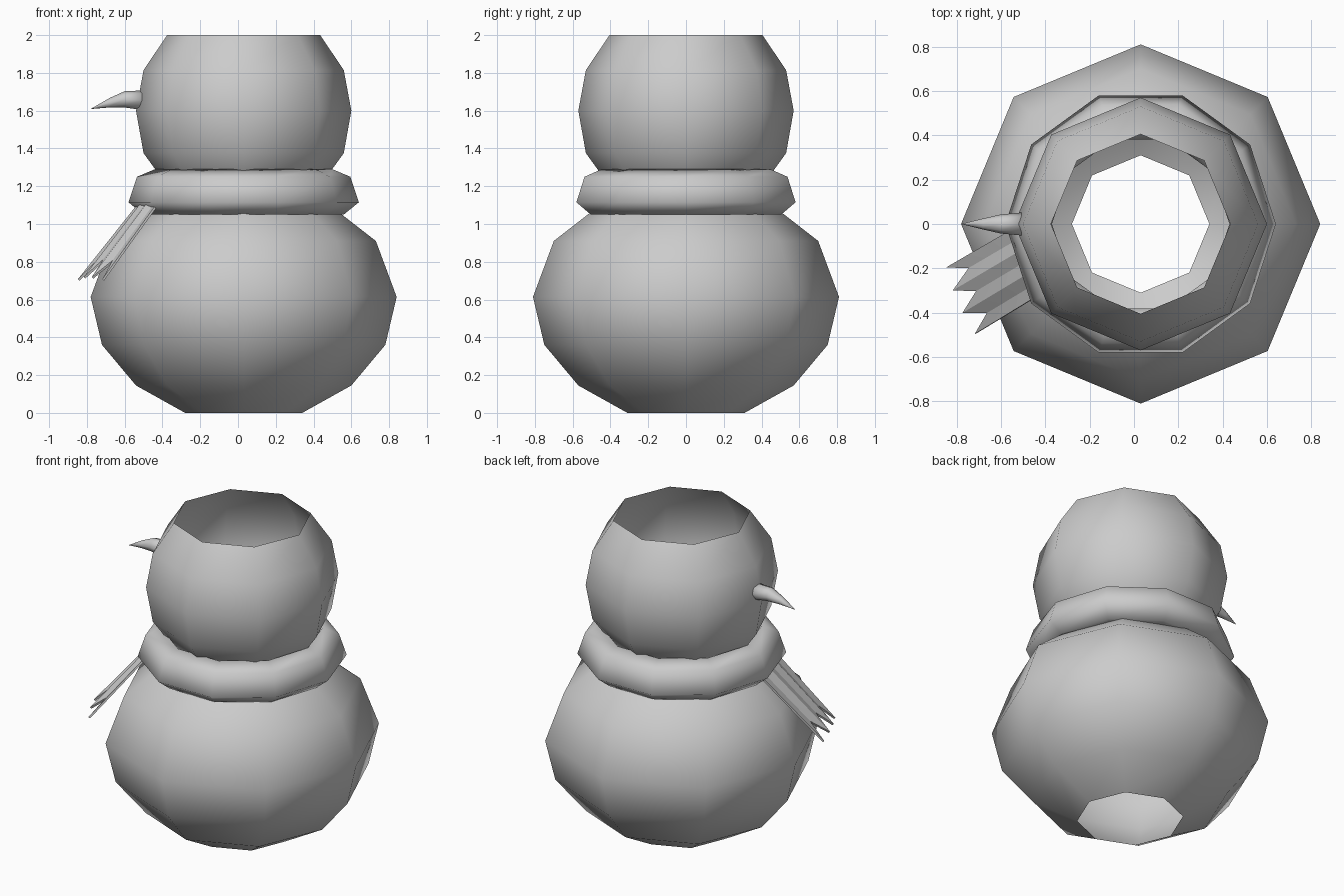
import bpy, bmesh
from math import cos, sin, pi
from mathutils import Vector

cube = bpy.data.objects.get("Cube")
if cube:
    bpy.data.objects.remove(cube, do_unlink=True)

grey = bpy.data.materials.new("plain_grey")
grey.use_nodes = True
grey.diffuse_color = (0.6, 0.6, 0.6, 1)
grey.node_tree.nodes["Principled BSDF"].inputs["Base Color"].default_value = (0.6, 0.6, 0.6, 1)

CX = 0.03  # axis of the round parts


def loft(name, rings, closed_path=False, cap_ends=False, smooth=True):
    """Skin a list of equally long point rings."""
    bm = bmesh.new()
    loops = [[bm.verts.new(p) for p in ring] for ring in rings]
    pairs = list(zip(loops, loops[1:]))
    if closed_path:
        pairs.append((loops[-1], loops[0]))
    for a, b in pairs:
        n = len(a)
        for i in range(n):
            j = (i + 1) % n
            bm.faces.new((a[i], a[j], b[j], b[i]))
    if cap_ends:
        bm.faces.new(loops[0])
        bm.faces.new(loops[-1])
    bmesh.ops.remove_doubles(bm, verts=bm.verts, dist=0.0005)
    bmesh.ops.recalc_face_normals(bm, faces=bm.faces)
    return finish(name, bm, smooth)


def finish(name, bm, smooth):
    mesh = bpy.data.meshes.new(name)
    bm.to_mesh(mesh)
    bm.free()
    for poly in mesh.polygons:
        poly.use_smooth = smooth
    mesh.materials.append(grey)
    obj = bpy.data.objects.new(name, mesh)
    bpy.context.collection.objects.link(obj)
    return obj


def ring(radius, z, sides):
    return [(CX + radius * cos(2 * pi * i / sides), radius * sin(2 * pi * i / sides), z)
            for i in range(sides)]


# Hollow body, open underneath, and hollow head, open on top
body = [(0.31, 0), (0.57, 0.145), (0.75, 0.36), (0.81, 0.614), (0.70, 0.91), (0.52, 1.05), (0.43, 1.12)]
head = [(0.42, 1.21), (0.465, 1.285), (0.53, 1.375), (0.57, 1.6), (0.53, 1.815), (0.405, 2.0)]
loft("snow_body_and_head", [ring(r, z, 8) for r, z in body + head])

# Scarf band round the neck
band = [(0.61, 1.115), (0.565, 1.25), (0.47, 1.29), (0.40, 1.2), (0.42, 1.06), (0.53, 1.05)]
loft("scarf_band", [ring(r, z, 10) for r, z in band], closed_path=True)

# Nose, drooping towards its tip
nose = [(-0.505, 1.655, 0.052), (-0.6, 1.66, 0.043), (-0.68, 1.642, 0.025), (-0.777, 1.61, 0.001)]
loft("nose", [[(x, r * cos(pi * i / 4), z + r * sin(pi * i / 4)) for i in range(8)]
              for x, z, r in nose], cap_ends=True)

# Scarf tail: pleated sheet with four pointed ends
start_a, start_b = Vector((-0.52, -0.01, 1.08)), Vector((-0.42, -0.32, 1.08))
end_a, end_b = Vector((-0.83, -0.19, 0.69)), Vector((-0.70, -0.49, 0.69))
normal = (end_a - start_a).cross(start_b - start_a).normalized()
if normal.z < 0:
    normal.negate()
bm = bmesh.new()
COLUMNS, ROWS = 7, 3
grid = []
for c in range(COLUMNS):
    u = c / (COLUMNS - 1)
    top, tip = start_a.lerp(start_b, u), end_a.lerp(end_b, u)
    length = 1 if c % 2 == 0 else 0.74
    lift = 0.02 + 0.02 * sin(pi * u) - (0.012 if c % 2 else 0)
    grid.append([bm.verts.new(top.lerp(tip, length * k / ROWS) + normal * lift)
                 for k in range(ROWS + 1)])
for a, b in zip(grid, grid[1:]):
    for k in range(ROWS):
        bm.faces.new((a[k], a[k + 1], b[k + 1], b[k]))
bmesh.ops.recalc_face_normals(bm, faces=bm.faces)
tail = finish("scarf_tail", bm, False)
solid = tail.modifiers.new("thickness", 'SOLIDIFY')
solid.thickness = 0.012
solid.offset = 0
